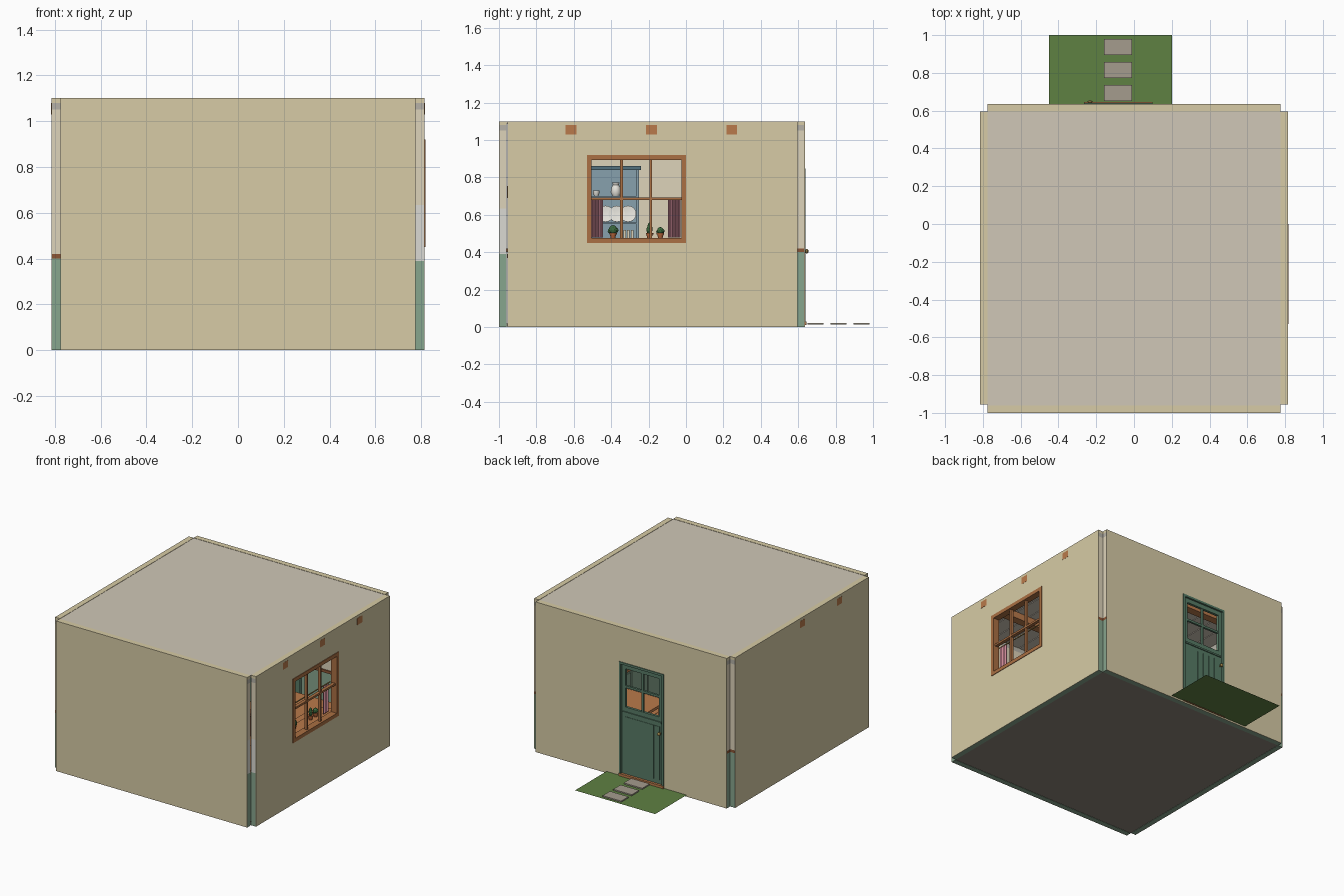
import bpy, bmesh, math
from mathutils import Matrix, Vector

if "Cube" in bpy.data.objects:
    bpy.data.objects.remove(bpy.data.objects["Cube"])


def material(name, hexcol):
    lin = [(int(hexcol[i:i + 2], 16) / 255) ** 2.2 for i in (0, 2, 4)]
    m = bpy.data.materials.new(name)
    m.diffuse_color = (*lin, 1)
    m.use_nodes = True
    m.node_tree.nodes["Principled BSDF"].inputs["Base Color"].default_value = m.diffuse_color
    return m


COLS = dict(plaster="D6CAA4", cream="DDD2B8", green="86A48C", brown="8A5638", tile="DAD9D2",
            grey="B4B0A6", ceiling="CFC6B6", floor="8B8177", wood="B8794C", frame="A96F45",
            door="587A66", grass="5F8044", stone="A39B8C", blue="86A0AC", darkblue="54707E",
            pink="D08A98", pot="B5653C", leaf="3F6B40", white="E4E2DA", dark="3C3A38", gold="A88C50")
M = {k: material(k, v) for k, v in COLS.items()}


def finish(name, bm, mat, smooth=False):
    me = bpy.data.meshes.new(name)
    bmesh.ops.recalc_face_normals(bm, faces=bm.faces)
    for f in bm.faces:
        f.smooth = smooth
    bm.to_mesh(me)
    bm.free()
    me.materials.append(M[mat])
    ob = bpy.data.objects.new(name, me)
    bpy.context.collection.objects.link(ob)
    return ob


def boxes(name, specs, mat):
    """each spec is x0, x1, y0, y1, z0, z1"""
    bm = bmesh.new()
    for x0, x1, y0, y1, z0, z1 in specs:
        c = Vector((x0 + x1, y0 + y1, z0 + z1)) / 2
        s = Matrix.Diagonal((x1 - x0, y1 - y0, z1 - z0, 1))
        bmesh.ops.create_cube(bm, size=1, matrix=Matrix.Translation(c) @ s)
    return finish(name, bm, mat)


def lathe(name, profile, loc, mat, n=16, rot=None):
    bm = bmesh.new()
    rings = [[bm.verts.new((r * math.cos(2 * math.pi * i / n), r * math.sin(2 * math.pi * i / n), z))
              for i in range(n)] for r, z in profile]
    for a, b in zip(rings, rings[1:]):
        for i in range(n):
            bm.faces.new((a[i], a[(i + 1) % n], b[(i + 1) % n], b[i]))
    bm.faces.new(rings[0])
    bm.faces.new(rings[-1])
    ob = finish(name, bm, mat, True)
    ob.data.set_sharp_from_angle(angle=math.radians(40))
    ob.location = loc
    if rot:
        ob.rotation_euler = rot
    return ob


# walls: outer skin plus stacked bands whose colours show at the open ends
UPPER = [(1.05, 1.08, "grey"), (1.08, 1.1, "plaster")]
PANEL = [(0, .40, "green"), (.40, .42, "brown"), (.42, 1.05, "cream")] + UPPER
TILED = [(0, .39, "green"), (.39, .635, "tile"), (.635, 1.05, "cream")] + UPPER


def wall(name, along_x, outer, inner, segs):
    parts = {}
    sgn = 1 if inner > outer else -1
    skin = outer + sgn * .003

    def add(mat, a0, a1, d0, d1, z0, z1):
        d0, d1 = sorted((d0, d1))
        parts.setdefault(mat, []).append((a0, a1, d0, d1, z0, z1) if along_x else (d0, d1, a0, a1, z0, z1))

    for a0, a1, bands, hole in segs:
        spans = [(0, hole[0]), (hole[1], 1.1)] if hole else [(0, 1.1)]
        for s0, s1 in spans:
            add("plaster", a0, a1, outer, skin, s0, s1)
            for z0, z1, mat in bands:
                lo, hi = max(z0, s0), min(z1, s1)
                if hi > lo:
                    tag = "plaster " if mat == "plaster" else mat
                    add(tag, a0, a1, skin, inner + (sgn * .008 if mat == "brown" else 0), lo, hi)
    for mat, specs in parts.items():
        label = "skin" if mat == "plaster" else mat.strip() + "_band"
        boxes(f"{name}_{label}", specs, mat.strip())


WY0, WY1, WZ0, WZ1 = -.53, 0, .45, .92          # window opening
DX0, DX1, DZ0, DZ1 = -.266, .097, .025, .847    # door opening
wall("front_wall", True, -1, -.96, [(-.775, -.5, PANEL, None), (-.5, .775, TILED, None)])
wall("back_wall", True, .635, .595, [(-.775, DX0, PANEL, None), (DX0, DX1, PANEL, (DZ0, DZ1)),
                                     (DX1, .775, PANEL, None)])
wall("left_wall", False, -.815, -.775, [(-.955, .595, PANEL, None)])
wall("right_wall", False, .815, .775, [(-.955, WY0, TILED, None), (WY0, WY1, TILED, (WZ0, WZ1)),
                                       (WY1, .1, TILED, None), (.1, .595, PANEL, None)])

# floor, ceiling planks and beams
boxes("floor", [(-.775, .775, -.96, .595, .002, .02)], "floor")
boxes("floorboards", [(-.772 + i * .11, -.665 + i * .11, -.955, .593, .02, .024) for i in range(14)], "wood")
boxes("ceiling", [(-.775, .775, -.96, .595, 1.085, 1.098)], "ceiling")
boxes("ceiling_planks", [(-.77 + i * .11, -.665 + i * .11, -.955, .593, 1.078, 1.085) for i in range(14)], "ceiling")
boxes("ceiling_beams", [(x, .816, y - .029, y + .029, 1.03, 1.08)
                        for x, y in ((-.816, -.615), (-.816, -.185), (-.77, .245))], "wood")

# window frame, muntins and sill
boxes("window_frame", [(.77, .819, WY0, WY1, WZ0, WZ0 + .027), (.77, .819, WY0, WY1, WZ1 - .027, WZ1),
                       (.77, .819, WY0, WY0 + .025, WZ0 + .027, WZ1 - .027),
                       (.77, .819, WY1 - .025, WY1, WZ0 + .027, WZ1 - .027)], "frame")
boxes("window_muntins", [(.785, .805, y - .007, y + .007, .477, .893) for y in (-.345, -.188)]
      + [(.783, .807, -.505, -.025, .679, .693)], "frame")
boxes("window_sill", [(.68, .775, -.55, .02, .455, .472)], "wood")


# half-height curtains
def curtain(name, y0, y1):
    bm = bmesh.new()
    n, prev = 24, None
    for i in range(n + 1):
        t = i / n
        p = [bm.verts.new((.755 + .008 * math.sin(t * 8 * math.pi), y0 + (y1 - y0) * t, z)) for z in (.48, .683)]
        if prev:
            bm.faces.new((prev[0], p[0], p[1], prev[1]))
        prev = p
    finish(name, bm, "pink", True)


curtain("left_curtain", -.51, -.445)
curtain("right_curtain", -.095, -.03)
boxes("curtain_rod", [(.752, .758, -.52, -.01, .683, .689)], "gold")

# potted plants on the sill
for y, w, h in ((-.39, .023, .026), (-.195, .013, .034), (-.137, .018, .02)):
    lathe("plant_pot", [(.011, 0), (.017, .024), (.02, .024), (.02, .03)], (.725, y, .472), "pot", 12)
    bm = bmesh.new()
    for dy, dz, s in ((0, 0, 1), (-w * .7, -.006, .55), (w * .7, -.002, .55)):
        bmesh.ops.create_icosphere(bm, subdivisions=2, radius=1, matrix=Matrix.Translation(
            (.725, y + dy, .5 + h * .75 + dz)) @ Matrix.Diagonal((w * s, w * s, h * s, 1)))
    finish("plant_leaves", bm, "leaf")

# back door with glazed upper half
boxes("door_frame", [(DX0, DX0 + .016, .59, .64, DZ0, DZ1), (DX1 - .016, DX1, .59, .64, DZ0, DZ1),
                     (DX0 + .016, DX1 - .016, .59, .64, DZ1 - .016, DZ1)], "door")
boxes("door_threshold", [(DX0, DX1, .59, .645, .01, .03)], "wood")
a, b = DX0 + .016, DX1 - .016
mid = (a + b) / 2
boxes("door_leaf", [(a, b, .608, .627, .03, .52), (a, b, .608, .627, .8, .831),
                    (a, a + .03, .608, .627, .52, .8), (b - .03, b, .608, .627, .52, .8),
                    (mid - .008, mid + .008, .61, .625, .52, .8), (a + .03, b - .03, .61, .625, .66, .676)], "door")
step = (b - a - .04) / 6
boxes("door_planks", [(a + .02 + i * step + .002, a + .02 + (i + 1) * step - .002, .627, .63, .06, .45)
                      for i in range(6)] + [(a + .01, b - .01, .627, .634, .475, .487)], "door")
lathe("door_knob", [(.005, 0), (.005, .012), (.012, .016), (.012, .024), (.005, .028)],
      (a + .017, .626, .405), "gold", 12, (-math.pi / 2, 0, 0))

# lawn strip and stepping stones
bm = bmesh.new()
bm.faces.new([bm.verts.new(p) for p in ((-.45, .635, .012), (.2, .635, .012), (.2, 1, .012), (-.45, 1, .012))])
finish("lawn", bm, "grass")
boxes("stepping_stones", [(-.16, -.01, y, y + .085, .013, .022) for y in (.65, .772, .895)], "stone")

# dresser on the left wall
boxes("dresser_body", [(-.77, -.55, -.72, -.25, .025, .40), (-.772, -.755, -.72, -.25, .40, .84),
                       (-.755, -.64, -.72, -.705, .42, .84), (-.755, -.64, -.265, -.25, .42, .84),
                       (-.755, -.64, -.705, -.265, .55, .56), (-.755, -.64, -.705, -.265, .69, .70)], "blue")
boxes("dresser_trim", [(-.772, -.625, -.735, -.24, .84, .86), (-.772, -.54, -.73, -.245, .40, .42)], "darkblue")
boxes("dresser_doors", [(-.55, -.542, y, y + .21, z0, z1) for y in (-.71, -.47)
                        for z0, z1 in ((.05, .29), (.305, .385))], "blue")
for y in (-.65, -.59, -.53, -.43, -.37, -.31):
    lathe("plate", [(.02, 0), (.044, .006), (.044, .009), (.018, .004)], (-.735, y, .604), "white", 20,
          (0, math.radians(80), 0))
boxes("jars", [(-.71, -.69, y, y + .014, .42, .52) for y in (-.335, -.315, -.295)], "cream")
lathe("jug", [(.018, 0), (.028, .02), (.024, .045), (.016, .06), (.02, .072)], (-.69, -.375, .70), "white")
for y in (-.48, -.56, -.63):
    lathe("cup", [(.01, 0), (.016, .012), (.017, .03), (.014, .028)], (-.69, y, .70), "white")

# kitchen counters, stove, cupboard and wall shelf along front and right walls
boxes("counter_cabinets", [(-.2, .1, -.955, -.74, .03, .37), (.35, .77, -.955, -.74, .03, .37),
                           (.55, .77, -.74, .06, .03, .37)], "green")
boxes("counter_doors", [(.543, .55, -.71 + i * .19, -.53 + i * .19, .06, .35) for i in range(4)]
      + [(x, x + .14, -.74, -.733, .06, .35) for x in (-.195, -.045, .37)], "green")
boxes("countertop", [(-.2, .1, -.958, -.725, .37, .39), (.35, .773, -.958, -.725, .37, .39),
                     (.535, .773, -.725, .07, .37, .39)], "wood")
boxes("sink", [(.58, .74, -.37, -.16, .39, .397)], "white")
boxes("stove", [(.105, .345, -.955, -.73, .025, .39)], "white")
boxes("oven_door", [(.125, .325, -.73, -.724, .08, .29)], "dark")
for x in (.17, .28):
    for y in (-.89, -.79):
        lathe("burner", [(.035, 0), (.035, .006)], (x, y, .39), "dark")
boxes("tall_cupboard", [(-.5, -.21, -.955, -.73, .025, .82)], "darkblue")
boxes("wall_shelf", [(-.1, .7, -.958, -.86, .74, .755), (-.05, -.035, -.958, -.88, .69, .74),
                     (.635, .65, -.958, -.88, .69, .74)], "wood")

# table, stools and hanging lamp
TX, TY = .35, .2
boxes("table_top", [(TX - .22, TX + .22, TY - .17, TY + .17, .30, .32)], "wood")
boxes("table_legs", [(TX + i * .19 - .015, TX + i * .19 + .015, TY + j * .14 - .015, TY + j * .14 + .015, .024, .30)
                     for i in (-1, 1) for j in (-1, 1)], "wood")
for x in (TX - .31, TX + .3):
    boxes("stool", [(x - .07, x + .07, TY - .07, TY + .07, .18, .195)]
          + [(x + i * .055 - .01, x + i * .055 + .01, TY + j * .055 - .01, TY + j * .055 + .01, .024, .18)
             for i in (-1, 1) for j in (-1, 1)], "brown")
lathe("lamp_cord", [(.003, 0), (.003, .22)], (TX, TY, .86), "dark", 8)
lathe("lamp_shade", [(.075, 0), (.05, .035), (.015, .06), (.012, .075)], (TX, TY, .79), "white", 20)
